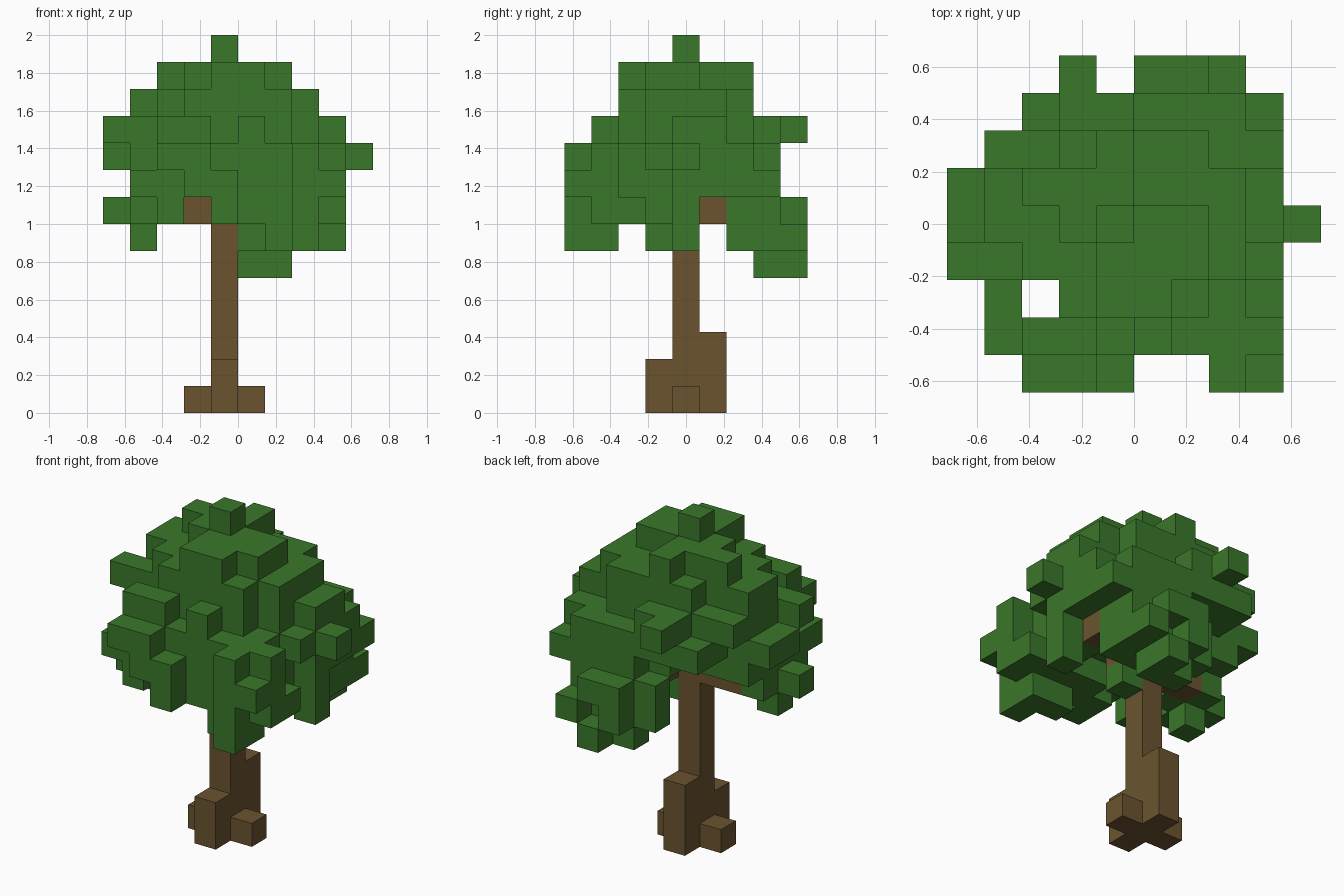
import bpy
import bmesh
from mathutils import Vector

cube = bpy.data.objects.get("Cube")
if cube:
    bpy.data.objects.remove(cube)

CELL = 1 / 7
ORIGIN = Vector((5, 4.5, 0))


def material(name, colour):
    mat = bpy.data.materials.new(name)
    mat.use_nodes = True
    mat.diffuse_color = colour
    mat.node_tree.nodes["Principled BSDF"].inputs["Base Color"].default_value = colour
    return mat


def slab(level, left, right, front, back, cut=0):
    """One-cell-thick block with its corners trimmed by a diagonal cut."""
    cells = set()
    for x in range(left, right + 1):
        for y in range(front, back + 1):
            if min(x - left, right - x) + min(y - front, back - y) >= cut:
                cells.add((x, y, level))
    return cells


def column(x, y, bottom, top):
    return {(x, y, z) for z in range(bottom, top + 1)}


def build(name, cells, mat):
    """Skin a set of cells with outward quads, leaving out inner walls."""
    bm = bmesh.new()
    corners = {}

    def corner(p):
        key = tuple(round(c) for c in p)
        if key not in corners:
            corners[key] = bm.verts.new((p - ORIGIN) * CELL)
        return corners[key]

    for cell in sorted(cells):
        base = Vector(cell)
        for axis in range(3):
            u, v, n = (Vector([float(a == (axis + s) % 3) for a in range(3)])
                       for s in (1, 2, 0))
            for side in (0, 1):
                step = n if side else -n
                if tuple(int(c) for c in base + step) in cells:
                    continue
                p = base + n * side
                loop = [p, p + u, p + u + v, p + v]
                if not side:
                    loop.reverse()
                bm.faces.new([corner(q) for q in loop])
    mesh = bpy.data.meshes.new(name)
    bm.to_mesh(mesh)
    bm.free()
    mesh.materials.append(mat)
    obj = bpy.data.objects.new(name, mesh)
    bpy.context.collection.objects.link(obj)
    return obj


leaf_green = material("leaf green", (0.042, 0.185, 0.023, 1))
bark_brown = material("bark brown", (0.146, 0.088, 0.030, 1))

# Trunk, four roots and two short branches
wood = column(4, 4, 0, 7)
wood |= column(4, 3, 0, 1) | column(4, 5, 0, 2)
wood |= column(3, 4, 0, 0) | column(5, 4, 0, 0)
wood |= slab(7, 2, 3, 4, 4) | slab(7, 5, 5, 4, 4) | slab(7, 5, 7, 5, 5)

# Rounded crown, from the top down
leaves = column(4, 4, 13, 13)
leaves |= slab(12, 4, 5, 2, 4) | slab(12, 6, 6, 3, 4)
leaves |= slab(12, 3, 3, 4, 4) | slab(12, 2, 4, 5, 5) | slab(12, 4, 4, 6, 6)
leaves |= slab(11, 3, 6, 2, 6) | slab(11, 2, 2, 3, 5)
leaves |= slab(11, 7, 7, 3, 5) | slab(11, 1, 1, 4, 5)
leaves |= slab(10, 2, 7, 2, 6, 1) | slab(10, 1, 1, 3, 6) | slab(10, 8, 8, 4, 5)
leaves |= slab(10, 2, 3, 1, 1) | slab(10, 3, 4, 7, 7)
leaves |= slab(9, 1, 8, 1, 7, 2) | slab(9, 7, 8, 1, 1) | slab(9, 7, 8, 6, 6)
leaves |= slab(9, 2, 3, 0, 1)
leaves |= slab(8, 1, 7, 1, 5) | slab(8, 5, 8, 6, 7) | slab(8, 8, 8, 4, 5)
leaves |= slab(8, 3, 4, 0, 0) | slab(8, 8, 8, 0, 1)

# Ragged lower rim around the open underside
leaves |= slab(7, 5, 8, 1, 2) | slab(7, 7, 7, 3, 4)
leaves |= slab(7, 5, 7, 6, 7) | slab(7, 1, 2, 3, 3) | slab(7, 1, 1, 2, 4)
leaves |= slab(7, 4, 4, 0, 1) | slab(7, 5, 6, 8, 8)
leaves |= slab(6, 6, 7, 1, 1) | slab(6, 5, 7, 6, 7)
leaves |= slab(5, 5, 6, 7, 7)

# Single tufts sticking out of the crown: x, y, bottom, top
for tuft in [(5, 1, 10, 10), (0, 3, 10, 10), (2, 6, 10, 10), (3, 8, 10, 10),
             (9, 4, 9, 9), (0, 4, 9, 9), (0, 5, 9, 9), (7, 7, 9, 9),
             (2, 7, 9, 9), (4, 6, 8, 8), (7, 0, 6, 9), (2, 1, 7, 7),
             (0, 3, 7, 7), (1, 3, 6, 6), (8, 4, 6, 7), (5, 4, 6, 6),
             (4, 7, 6, 7), (5, 8, 6, 6), (7, 8, 6, 6), (6, 8, 5, 5)]:
    leaves |= column(*tuft)

# Gap running right through the crown
leaves -= column(2, 2, 5, 13)
leaves -= wood

build("trunk", wood, bark_brown)
build("crown", leaves, leaf_green)
